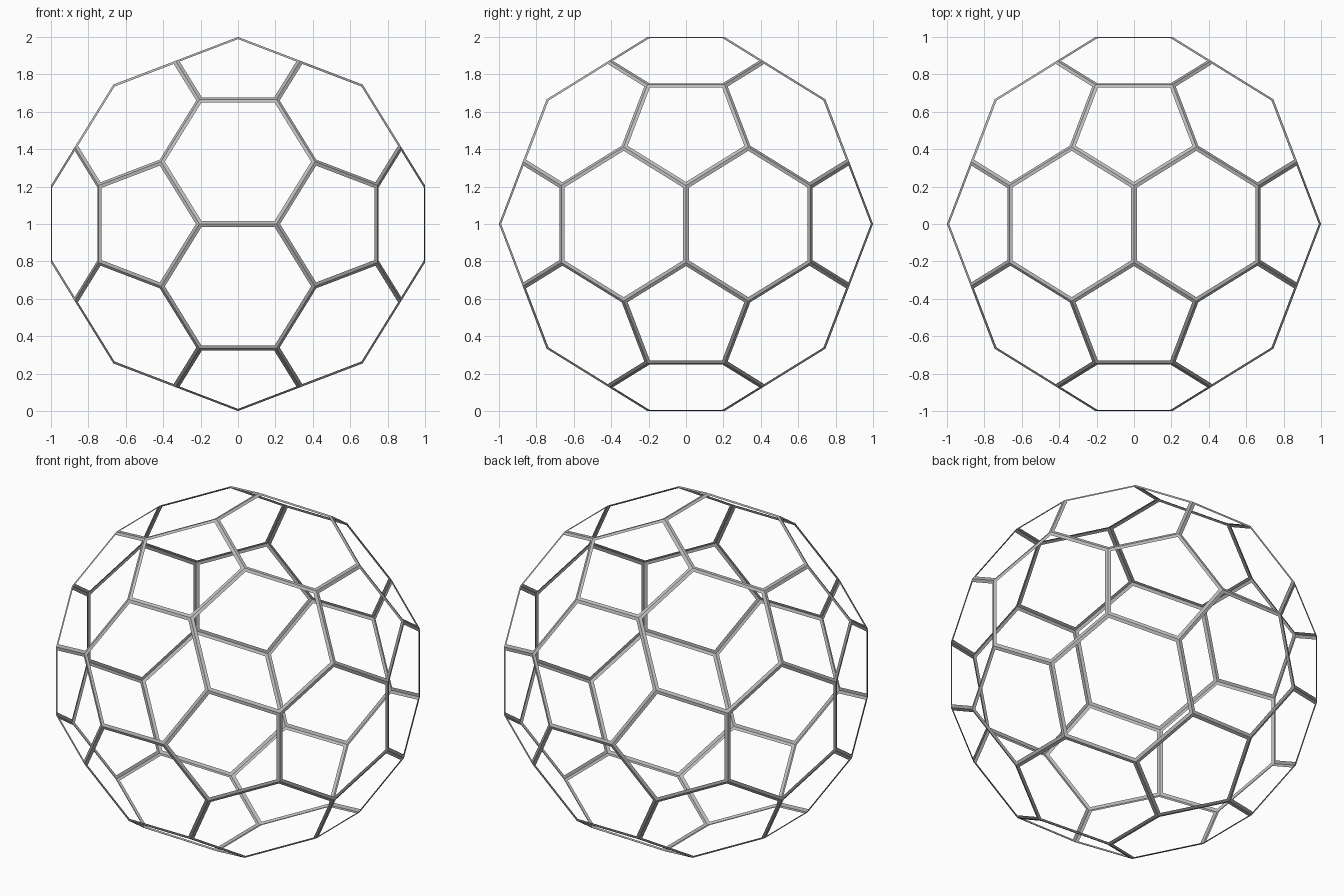
import bpy
import bmesh
import math
from mathutils import Vector

RADIUS = 1.0          # half of the overall size
RIM = 0.018           # width of the flat rim kept around each face

cube = bpy.data.objects.get("Cube")
if cube:
    bpy.data.objects.remove(cube, do_unlink=True)

# Grey material for the whole lattice
grey = bpy.data.materials.new("grey")
grey.use_nodes = True
colour = (0.5, 0.5, 0.5, 1)
grey.diffuse_color = colour
grey.node_tree.nodes["Principled BSDF"].inputs["Base Color"].default_value = colour

# Corner points of a truncated icosahedron: all sign changes and rotations of three seeds
phi = (1 + math.sqrt(5)) / 2
seeds = [(0, 1, 3 * phi), (1, 2 + phi, 2 * phi), (phi, 2, 2 * phi + 1)]
scale = RADIUS / (3 * phi)
signs = [(a, b, c) for a in (1, -1) for b in (1, -1) for c in (1, -1)]
points = set()
for seed in seeds:
    for sign in signs:
        p = [s * v for s, v in zip(sign, seed)]
        for turn in range(3):
            points.add(tuple(p[turn:] + p[:turn]))

# Solid pentagons and hexagons from the hull of the corners
bm = bmesh.new()
for p in points:
    bm.verts.new(Vector(p) * scale + Vector((0, 0, RADIUS)))
bmesh.ops.convex_hull(bm, input=bm.verts[:])
bmesh.ops.dissolve_limit(bm, angle_limit=math.radians(5), verts=bm.verts[:], edges=bm.edges[:])
bmesh.ops.recalc_face_normals(bm, faces=bm.faces[:])

# Open every face, leaving only a narrow paper-thin rim along its edges
panels = bm.faces[:]
bmesh.ops.inset_individual(bm, faces=panels, thickness=RIM, use_even_offset=True)
bmesh.ops.delete(bm, geom=panels, context='FACES')

mesh = bpy.data.meshes.new("lattice_ball")
bm.to_mesh(mesh)
bm.free()
mesh.materials.append(grey)
ball = bpy.data.objects.new("lattice_ball", mesh)
bpy.context.collection.objects.link(ball)
